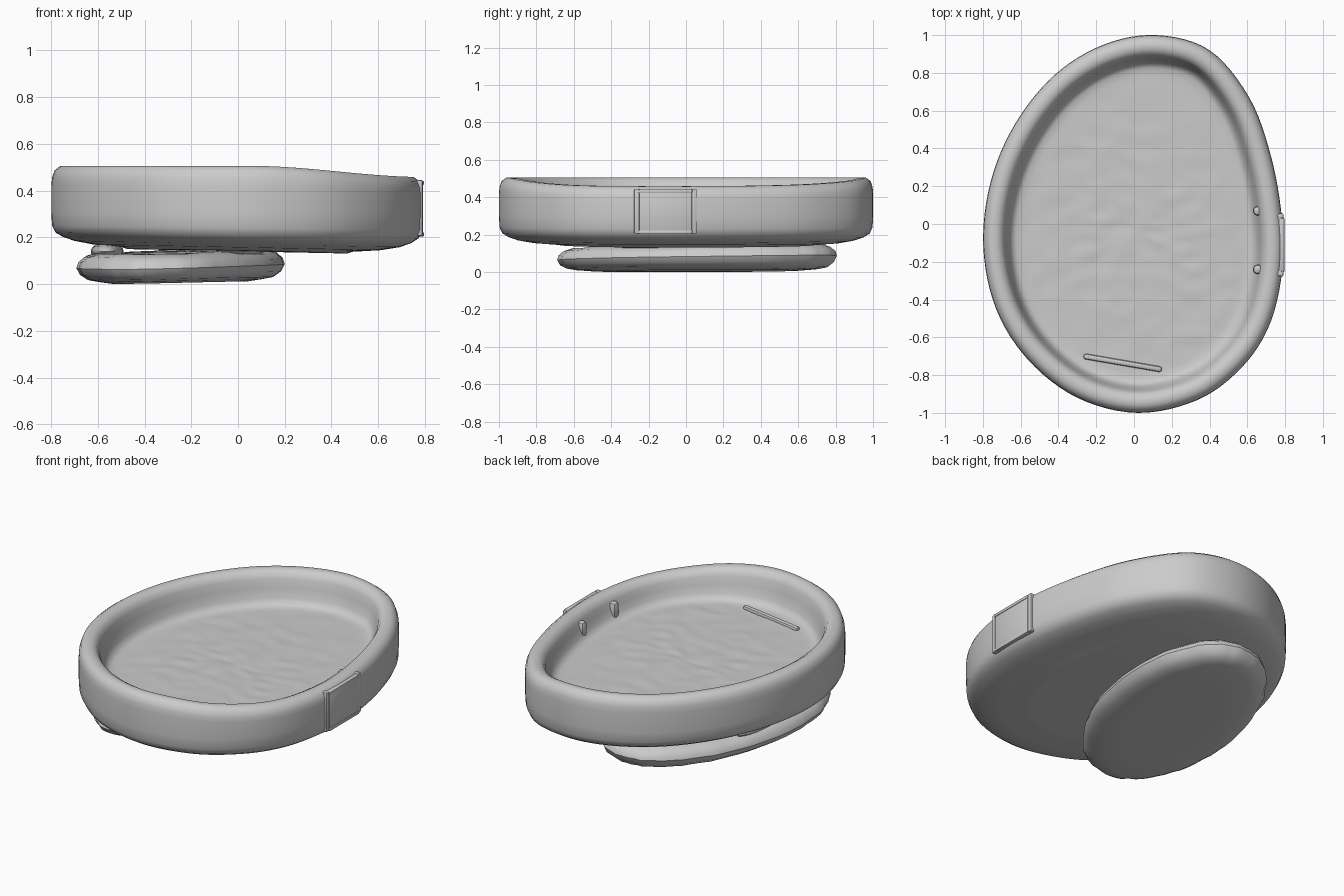
import bpy, bmesh, math, random
from mathutils import Vector, noise

if "Cube" in bpy.data.objects:
    bpy.data.objects.remove(bpy.data.objects["Cube"])

random.seed(4)


def finish(bm, name):
    bmesh.ops.recalc_face_normals(bm, faces=bm.faces)
    mesh = bpy.data.meshes.new(name)
    bm.to_mesh(mesh)
    bm.free()
    ob = bpy.data.objects.new(name, mesh)
    bpy.context.collection.objects.link(ob)
    bpy.ops.object.select_all(action='DESELECT')
    ob.select_set(True)
    bpy.context.view_layer.objects.active = ob
    bpy.ops.object.shade_smooth_by_angle(angle=math.radians(40))
    return ob


def closed_spline(pts, per):
    out, n = [], len(pts)
    for i in range(n):
        a, b, c, d = (Vector(pts[(i + k) % n]) for k in (-1, 0, 1, 2))
        for s in range(per):
            t = s / per
            out.append(0.5 * (2 * b + (c - a) * t + (2 * a - 5 * b + 4 * c - d) * t ** 2
                              + (3 * b - a - 3 * c + d) * t ** 3))
    return out


def inset(loop, d):
    # loop runs clockwise, so the inward normal is on the right of the tangent
    out = []
    for i, p in enumerate(loop):
        t = (loop[(i + 1) % len(loop)] - loop[i - 1]).normalized()
        out.append(p + Vector((t.y, -t.x)) * d)
    return out


def loft(name, outline, profile, centre, steps, shape):
    """Rings inset from the outline along the profile, closed to a centre at both ends."""
    centre = Vector(centre)
    first, last = inset(outline, profile[0][0]), inset(outline, profile[-1][0])
    rings = [([centre.lerp(p, k / steps) for p in first], profile[0][1], 'under')
             for k in range(1, steps)]
    rings += [(inset(outline, d), z, 'wall') for d, z in profile]
    rings += [([centre.lerp(p, k / steps) for p in last], profile[-1][1], 'floor')
              for k in range(steps - 1, 0, -1)]
    bm = bmesh.new()
    rows = [[bm.verts.new((p.x, p.y, shape(p.x, p.y, z, part))) for p in pts]
            for pts, z, part in rings]
    n = len(outline)
    for a, b in zip(rows, rows[1:]):
        for i in range(n):
            j = (i + 1) % n
            bm.faces.new((a[i], a[j], b[j], b[i]))
    for row, z, part in ((rows[0], profile[0][1], 'under'), (rows[-1], profile[-1][1], 'floor')):
        c = bm.verts.new((centre.x, centre.y, shape(centre.x, centre.y, z, part)))
        for i in range(n):
            bm.faces.new((row[i], row[(i + 1) % n], c))
    return finish(bm, name)


def smoothstep(a, b, x):
    t = max(0, min(1, (x - a) / (b - a)))
    return t * t * (3 - 2 * t)


# Oval padded tray with raised rim and quilted floor
outline = closed_spline([
    (0.12, 1.0), (0.40, 0.92), (0.61, 0.67), (0.725, 0.36), (0.783, 0.03), (0.783, -0.26),
    (0.715, -0.54), (0.57, -0.76), (0.34, -0.93), (0.02, -1.0), (-0.3, -0.92),
    (-0.56, -0.72), (-0.73, -0.45), (-0.798, -0.12), (-0.76, 0.22), (-0.63, 0.53),
    (-0.42, 0.79), (-0.16, 0.95)], 6)
tray_profile = [(0.30, 0.148), (0.18, 0.157), (0.10, 0.171), (0.05, 0.188), (0.018, 0.208),
                (0.003, 0.24), (0, 0.30), (0, 0.42), (0.003, 0.455), (0.014, 0.487),
                (0.04, 0.506), (0.075, 0.505), (0.10, 0.49), (0.115, 0.46), (0.125, 0.41),
                (0.14, 0.355), (0.155, 0.328), (0.175, 0.318), (0.21, 0.315)]


def tray_shape(x, y, z, part):
    if part == 'under':
        return z - 0.02 * x - 0.008 * (1 - min(1, y * y))
    if part == 'floor':
        return z + 0.006 * noise.noise((x * 8, y * 16, 0))
    dip = 0.048 * smoothstep(0.05, 0.8, x) * smoothstep(0.3, 0.5, z)
    return z - dip - 0.02 * x * (1 - smoothstep(0.15, 0.35, z))


loft('padded_tray', outline, tray_profile, (0.03, -0.02), 20, tray_shape)

# Flattened, slanted oval foot cushion, off centre below the tray
foot_outline = []
for i in range(72):
    a = -2 * math.pi * i / 72
    r = 1 + random.uniform(-0.01, 0.01)
    foot_outline.append(Vector((-0.243 + 0.445 * r * math.cos(a),
                                0.06 + 0.747 * r * math.sin(a + 0.27))))
foot_profile = [(0.10, 0.008), (0.05, 0.017), (0.015, 0.04), (0, 0.07), (0.008, 0.095),
                (0.035, 0.118), (0.08, 0.132), (0.14, 0.132)]


def foot_shape(x, y, z, part):
    tilt = 0.013 * smoothstep(-0.6, 0.2, x) + 0.012 * y * smoothstep(0.01, 0.06, z)
    lump = 0.008 * noise.noise((x * 7, y * 7, 2)) * smoothstep(0.09, 0.13, z)
    return max(0, z + tilt + lump - 0.008 * (part == 'under'))


loft('foot_cushion', foot_outline, foot_profile, (-0.243, 0.06), 6, foot_shape)

# Two seams joining the foot to the tray, leaving a gap between them
for name, x, y, w, h in (('left_seam', -0.56, -0.03, 0.07, 0.34),
                         ('right_seam', -0.02, 0.14, 0.14, 0.5)):
    bm = bmesh.new()
    bmesh.ops.create_uvsphere(bm, u_segments=32, v_segments=12, radius=1)
    for v in bm.verts:
        v.co = (x + v.co.x * w, y + v.co.y * h, 0.14 + v.co.z * 0.04)
    finish(bm, name)


def bar(name, centre, size, turn=0, bevel=0.006):
    bm = bmesh.new()
    bmesh.ops.create_cube(bm, size=1)
    for v in bm.verts:
        v.co = [c * s for c, s in zip(v.co, size)]
    bmesh.ops.bevel(bm, geom=bm.edges[:], offset=bevel, segments=2, profile=0.5, affect='EDGES')
    ob = finish(bm, name)
    ob.location = centre
    ob.rotation_euler.z = turn
    return ob


# Side patch: plate with a raised border
bar('patch_plate', (0.777, -0.11, 0.325), (0.03, 0.28, 0.22))
for k, (y, turn) in enumerate(((-0.262, -0.1), (0.042, 0.12))):
    bar(f'patch_side_{k + 1}', (0.773, y, 0.325), (0.036, 0.028, 0.24), turn)
for k, z in enumerate((0.213, 0.432)):
    bar(f'patch_edge_{k + 1}', (0.778, -0.11, z), (0.036, 0.29, 0.02))

# Creases on the inside: front floor fold and two wall tucks
bar('floor_fold', (-0.06, -0.735, 0.318), (0.42, 0.03, 0.03), -0.17, 0.012)
for k, y in enumerate((-0.24, 0.07)):
    bar(f'wall_tuck_{k + 1}', (0.655, y, 0.37), (0.05, 0.05, 0.10), 0, 0.02)
